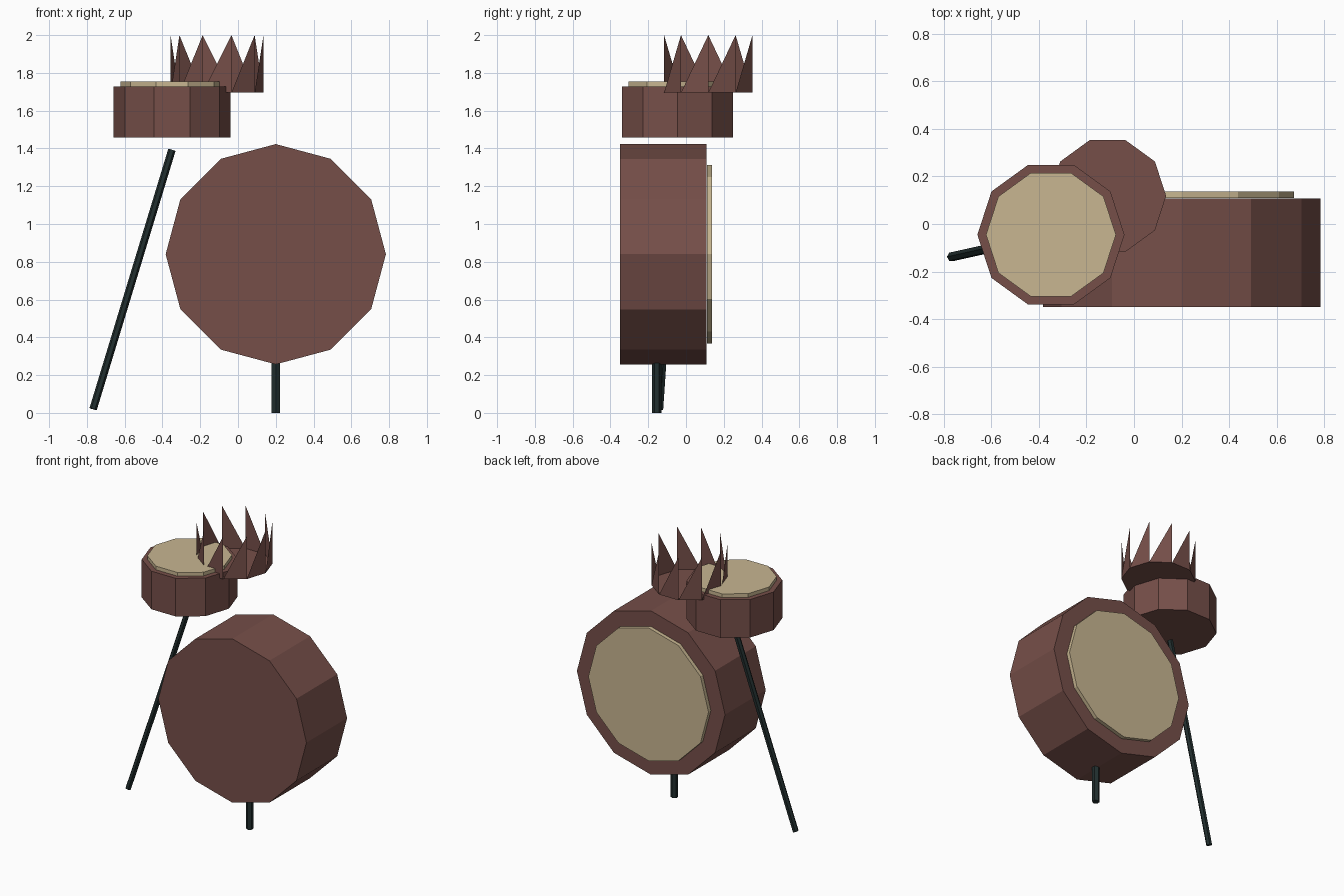
import bpy, bmesh, math
from mathutils import Vector

if "Cube" in bpy.data.objects:
    bpy.data.objects.remove(bpy.data.objects["Cube"])


def srgb(r, g, b):
    f = lambda c: c / 12.92 if c <= 0.04045 else ((c + 0.055) / 1.055) ** 2.4
    return (f(r / 255), f(g / 255), f(b / 255), 1)


def material(name, rgb):
    m = bpy.data.materials.new(name)
    m.diffuse_color = srgb(*rgb)
    m.use_nodes = True
    m.node_tree.nodes["Principled BSDF"].inputs["Base Color"].default_value = m.diffuse_color
    return m


brown = material("brown shell", (118, 79, 73))
cream = material("cream drumhead", (200, 182, 145))
metal = material("dark metal", (33, 46, 46))


def finish(name, bm, mat):
    bmesh.ops.recalc_face_normals(bm, faces=bm.faces)
    mesh = bpy.data.meshes.new(name)
    bm.to_mesh(mesh)
    bm.free()
    mesh.materials.append(mat)
    ob = bpy.data.objects.new(name, mesh)
    bpy.context.collection.objects.link(ob)
    return ob


def prism(name, start, end, radius, sides, mat, turn=0):
    """Flat-sided cylinder between two points; turn rotates its corners."""
    start, end = Vector(start), Vector(end)
    axis = (end - start).normalized()
    # u is the direction of the first corner
    u = Vector((1, 0, 0)) - axis * axis.x
    u.normalize()
    v = axis.cross(u)
    bm = bmesh.new()
    rings = []
    for centre in (start, end):
        ring = []
        for i in range(sides):
            a = turn + math.tau * i / sides
            ring.append(bm.verts.new(centre + radius * (u * math.cos(a) + v * math.sin(a))))
        rings.append(ring)
        bm.faces.new(ring)
    low, high = rings
    for i in range(sides):
        j = (i + 1) % sides
        bm.faces.new((low[i], low[j], high[j], high[i]))
    return finish(name, bm, mat)


# Bass drum lying on its side, with the head at the back and one leg below
prism("bass_drum_shell", (0.2, -0.349, 0.84), (0.2, 0.108, 0.84), 0.583, 12, brown)
prism("bass_drum_head", (0.2, 0.11, 0.84), (0.2, 0.137, 0.84), 0.473, 12, cream)
prism("bass_drum_leg", (0.2, -0.155, 0), (0.2, -0.155, 0.27), 0.025, 6, metal, math.pi / 6)

# Small upright drum and its slanted stand
prism("small_drum_shell", (-0.349, -0.045, 1.457), (-0.349, -0.045, 1.728), 0.309, 10, brown)
prism("small_drum_head", (-0.349, -0.045, 1.728), (-0.349, -0.045, 1.754), 0.273, 10, cream)
prism("small_drum_stand", (-0.767, -0.138, 0.02), (-0.35, -0.045, 1.392), 0.02, 6, metal)

# Spiked cup: ten right-angled triangular prongs around a flat base
bm = bmesh.new()
low, high = [], []
for i in range(10):
    a = math.tau * i / 10
    x, y = -0.111 + 0.246 * math.cos(a), 0.118 + 0.246 * math.sin(a)
    low.append(bm.verts.new((x, y, 1.695)))
    high.append(bm.verts.new((x, y, 2.0)))
bm.faces.new(low)
for i in range(10):
    j = (i + 1) % 10
    bm.faces.new((low[i], low[j], high[j]))
finish("spiked_cup", bm, brown)
